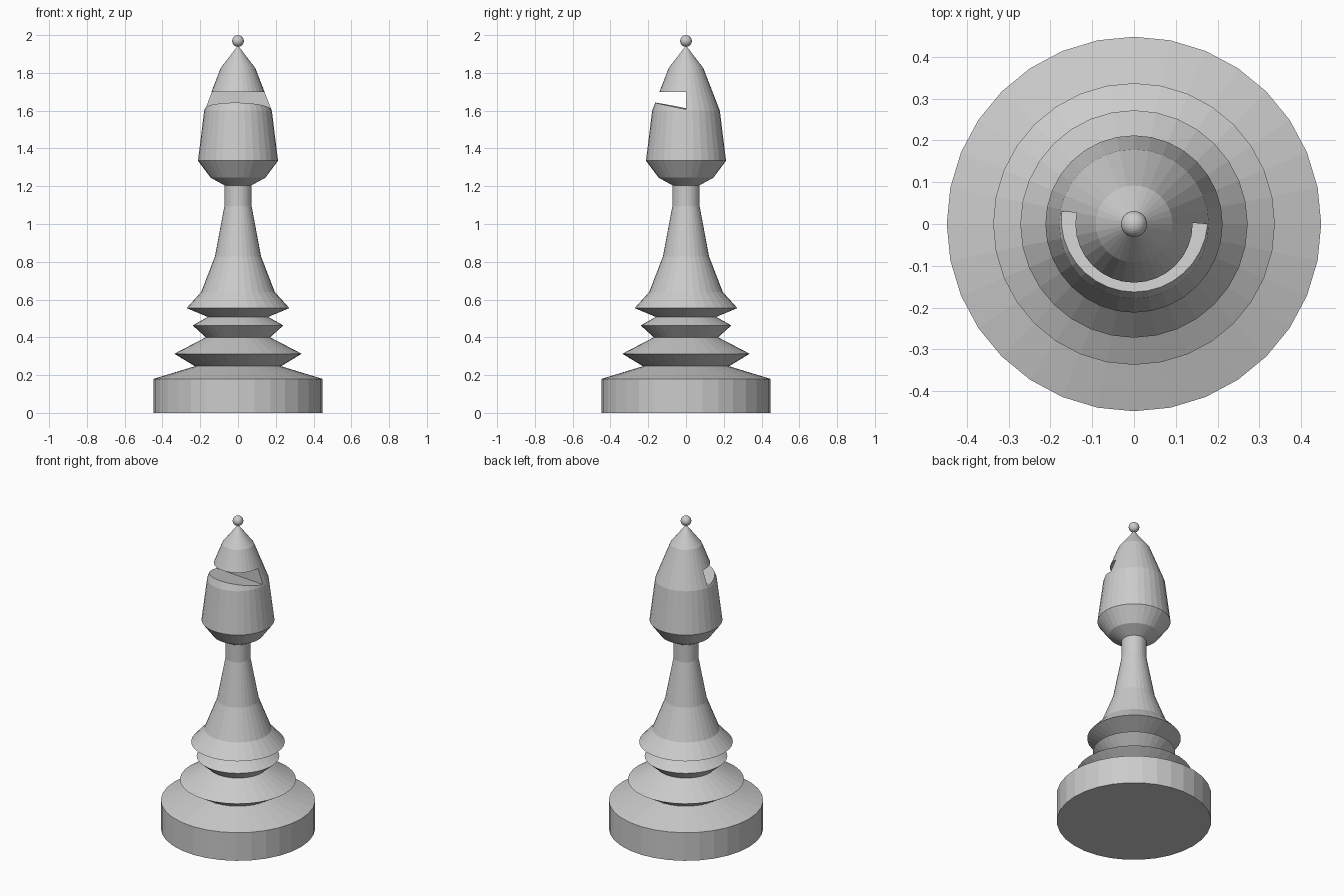
import bpy, bmesh, math
from mathutils import Matrix

if "Cube" in bpy.data.objects:
    bpy.data.objects.remove(bpy.data.objects["Cube"])

SIDES = 32

grey = bpy.data.materials.new("stone grey")
grey.diffuse_color = (0.6, 0.6, 0.6, 1)
grey.use_nodes = True
grey.node_tree.nodes["Principled BSDF"].inputs["Base Color"].default_value = grey.diffuse_color


def make_object(name, bm):
    bmesh.ops.recalc_face_normals(bm, faces=bm.faces[:])
    mesh = bpy.data.meshes.new(name)
    bm.to_mesh(mesh)
    bm.free()
    mesh.materials.append(grey)
    obj = bpy.data.objects.new(name, mesh)
    bpy.context.collection.objects.link(obj)
    return obj


def lathe(name, profile):
    """Turn a closed (radius, height) profile around the z axis."""
    bm = bmesh.new()
    rings = []
    for r, z in profile:
        if r == 0:
            rings.append([bm.verts.new((0, 0, z))] * SIDES)
        else:
            rings.append([bm.verts.new((r * math.cos(a), r * math.sin(a), z))
                          for a in (2 * math.pi * i / SIDES for i in range(SIDES))])
    for low, high in zip(rings, rings[1:]):
        for i in range(SIDES):
            j = (i + 1) % SIDES
            bm.faces.new(dict.fromkeys((low[i], low[j], high[j], high[i])))
    for ring in (rings[0], rings[-1]):
        if ring[0] is not ring[1]:
            bm.faces.new(ring)
    return make_object(name, bm)


# Turned body: foot, collars, stem and pointed head in one profile
body = lathe("bishop_body", [
    (0.448, 0), (0.448, 0.18), (0.228, 0.247), (0.337, 0.313),
    (0.17, 0.40), (0.24, 0.463), (0.16, 0.508), (0.272, 0.555),
    (0.195, 0.64), (0.122, 0.828), (0.072, 1.095), (0.072, 1.205),
    (0.145, 1.245), (0.212, 1.335), (0.179, 1.60), (0.092, 1.825),
    (0, 1.945)])

# Wedge cutter for the slot across the front of the head
bm = bmesh.new()
wedge = [(0, 1.607), (0, 1.70), (-0.4, 1.70), (-0.4, 1.687)]
face = bm.faces.new([bm.verts.new((-0.4, y, z)) for y, z in wedge])
out = bmesh.ops.extrude_face_region(bm, geom=[face])["geom"]
bmesh.ops.translate(bm, vec=(0.8, 0, 0),
                    verts=[v for v in out if isinstance(v, bmesh.types.BMVert)])
bm.transform(Matrix.Translation((0, 0.015, 0)) @ Matrix.Rotation(math.radians(-5), 4, 'Z'))
cutter = make_object("slot_cutter", bm)
cutter.hide_render = True
cutter.hide_set(True)

slot = body.modifiers.new("slot", 'BOOLEAN')
slot.operation = 'DIFFERENCE'
slot.solver = 'EXACT'
slot.object = cutter

# Small ball on the tip
bm = bmesh.new()
bmesh.ops.create_uvsphere(bm, u_segments=32, v_segments=16, radius=0.031,
                          matrix=Matrix.Translation((0, 0, 1.969)))
make_object("tip_ball", bm)
